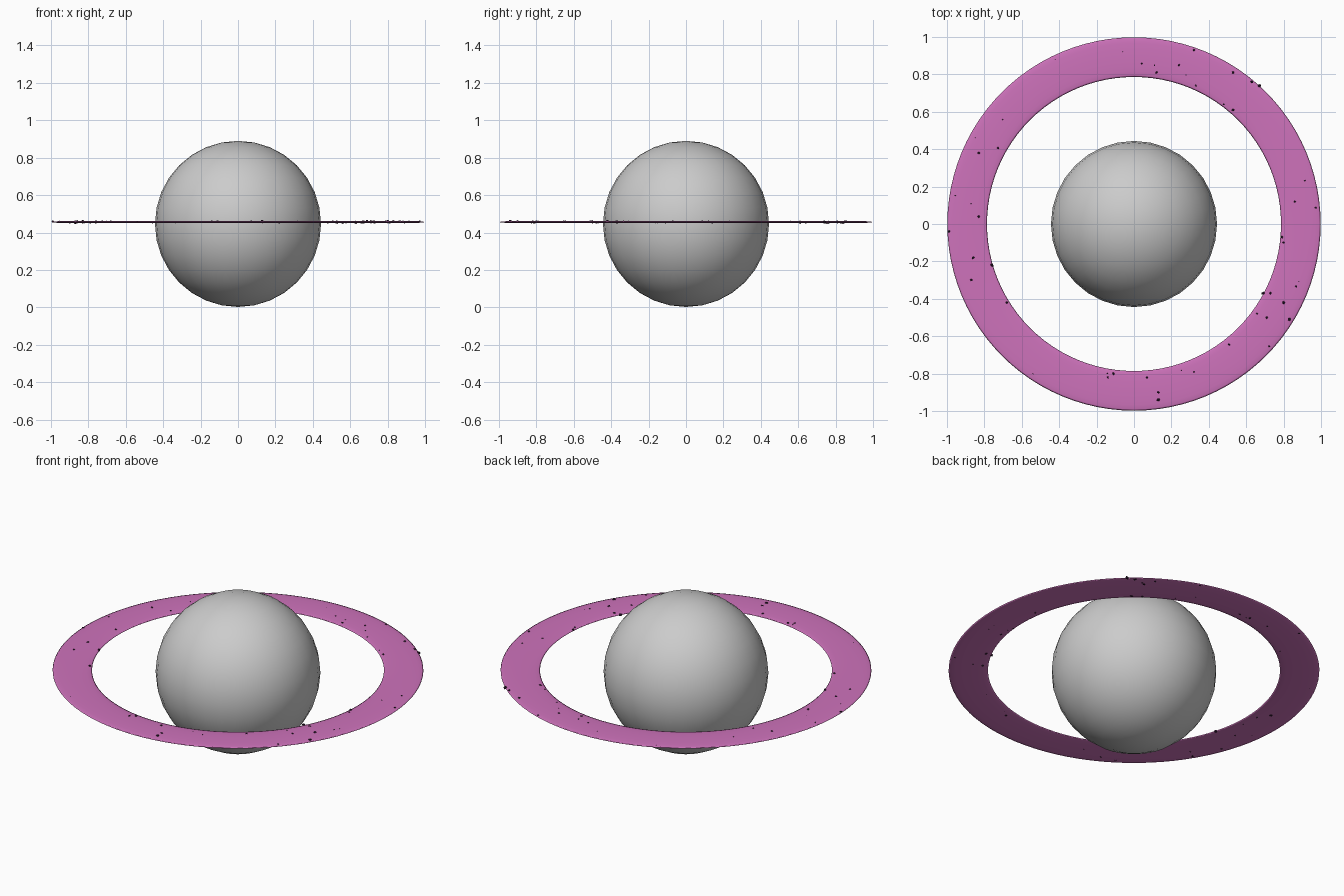
import bpy, bmesh, math, random
from mathutils import Matrix, Vector

if "Cube" in bpy.data.objects:
    bpy.data.objects.remove(bpy.data.objects["Cube"])

random.seed(7)
RING_Z = 0.456


def material(name, color):
    m = bpy.data.materials.new(name)
    m.diffuse_color = color
    m.use_nodes = True
    m.node_tree.nodes["Principled BSDF"].inputs["Base Color"].default_value = m.diffuse_color
    return m


pink = material("ring_pink", (0.62, 0.17, 0.50, 1))
dark = material("rock_dark", (0.03, 0.01, 0.03, 1))

# Planet body
bpy.ops.mesh.primitive_uv_sphere_add(segments=32, ring_count=16, radius=0.444,
                                     location=(0, 0, 0.446))
planet = bpy.context.object
planet.name = "planet"
bpy.ops.object.shade_smooth()

# Flat ring: a squashed torus
bpy.ops.mesh.primitive_torus_add(major_segments=96, minor_segments=16,
                                 major_radius=0.892, minor_radius=0.106,
                                 location=(0, 0, RING_Z))
ring = bpy.context.object
ring.name = "ring"
ring.scale.z = 0.055
bpy.ops.object.transform_apply(location=False, rotation=False, scale=True)
bpy.ops.object.shade_smooth()
ring.data.materials.append(pink)

# Small rocks scattered in the ring: larger ones, then pebbles
LARGE = [(-.11, .84), (.53, .81), (.56, .75), (.63, .76), (.67, .74), (.53, .61),
         (.69, -.37), (.73, -.37), (.66, -.48), (.71, -.50), (.83, -.51), (.80, -.42),
         (-.87, .11), (-.83, .04), (-.86, -.18), (-.76, -.22), (.13, -.94), (.13, -.90)]
SMALL = [(-.24, .83), (-.06, .92), (.11, .85), (.12, .81), (.24, .85), (.32, .93),
         (.48, .64), (.86, .21), (.87, .16), (.86, .12), (.81, .14), (.79, -.07),
         (.80, -.10), (.89, -.11), (.80, -.16), (-.99, -.04), (-.93, -.12), (-.87, -.30),
         (-.90, -.34), (-.83, -.50), (-.79, -.47), (-.68, -.42), (-.54, -.80), (-.14, -.82),
         (-.11, -.80), (.07, -.82), (.22, -.81), (.32, -.79), (-.83, .38), (-.42, .88)]

bm = bmesh.new()


def rock(x, y, r):
    spin = Matrix.Rotation(random.uniform(0, 6.28), 4, Vector((1, 2, 3)).normalized())
    size = Matrix.Diagonal((r, r * random.uniform(.7, 1), r * random.uniform(.7, 1), 1))
    z = RING_Z + random.uniform(-.003, .004)
    bmesh.ops.create_icosphere(bm, subdivisions=1, radius=1,
                               matrix=Matrix.Translation((x, y, z)) @ spin @ size)


for x, y in LARGE:
    rock(x, y, 0.010)
for x, y in SMALL:
    rock(x, y, 0.0075)
for _ in range(35):
    a, d = random.uniform(0, 2 * math.pi), random.uniform(0.81, 0.98)
    rock(d * math.cos(a), d * math.sin(a), random.uniform(0.005, 0.007))

mesh = bpy.data.meshes.new("ring_rocks")
bm.to_mesh(mesh)
bm.free()
mesh.materials.append(dark)
bpy.context.collection.objects.link(bpy.data.objects.new("ring_rocks", mesh))
